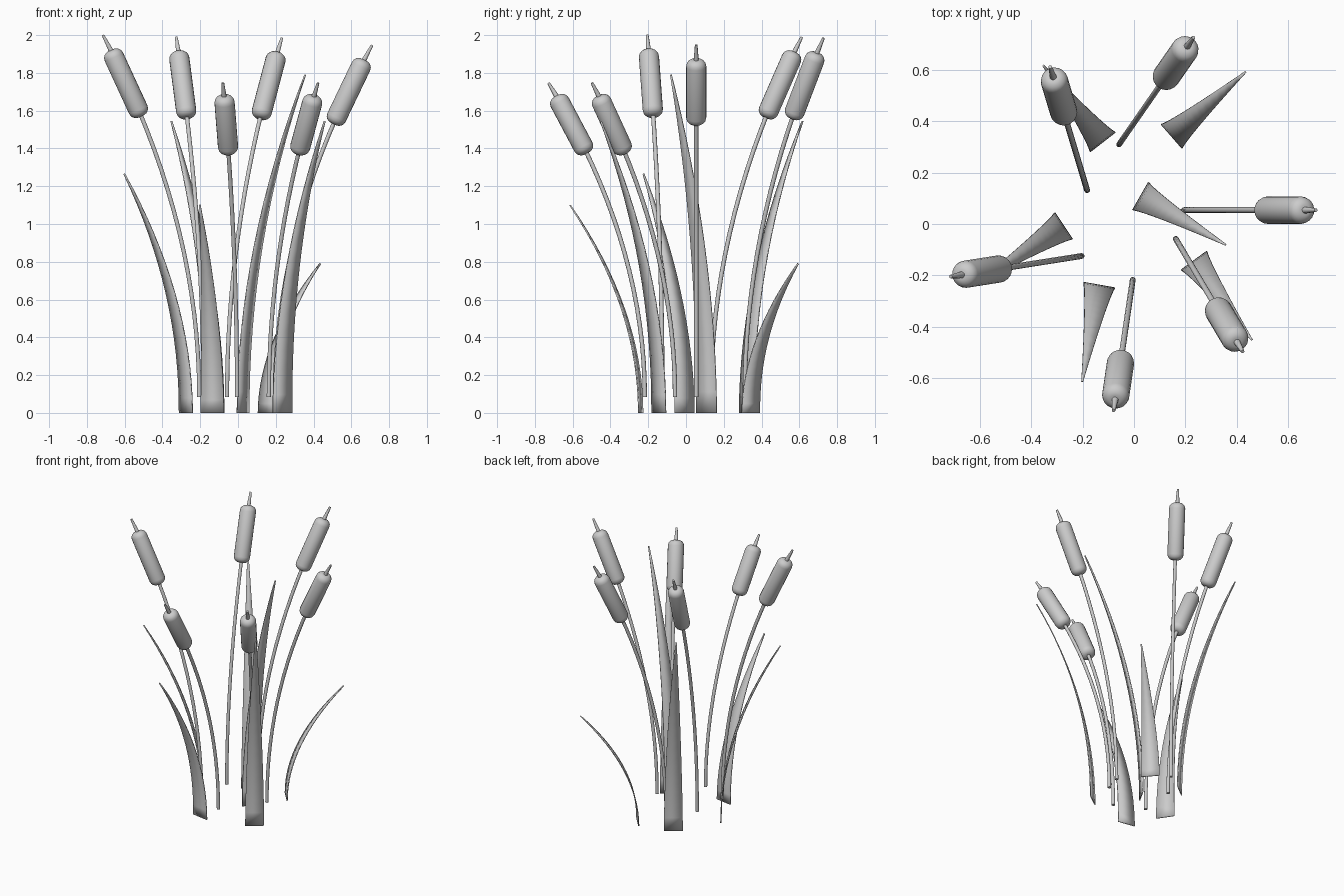
import bpy, bmesh
from mathutils import Vector

if "Cube" in bpy.data.objects:
    bpy.data.objects.remove(bpy.data.objects["Cube"])


def finish(name, bm):
    bmesh.ops.recalc_face_normals(bm, faces=bm.faces)
    me = bpy.data.meshes.new(name)
    bm.to_mesh(me)
    bm.free()
    ob = bpy.data.objects.new(name, me)
    bpy.context.collection.objects.link(ob)
    bpy.ops.object.select_all(action='DESELECT')
    ob.select_set(True)
    bpy.context.view_layer.objects.active = ob
    bpy.ops.object.shade_smooth_by_angle(angle=0.7)
    return ob


def arc(base, tip, t):
    """Path that rises straight and leans outwards more and more."""
    b, e = Vector(base), Vector(tip)
    p = b + (e - b) * t * t
    p.z = b.z + (e.z - b.z) * t
    return p


def tube(name, pts, radii, sides):
    bm = bmesh.new()
    rings = []
    for i, p in enumerate(pts):
        d = (pts[min(i + 1, len(pts) - 1)] - pts[max(i - 1, 0)]).normalized()
        u = d.cross(Vector((0.31, 0.95, 0))).normalized()
        v = d.cross(u)
        ring = Matrix_ring(p, u, v, radii[i], sides)
        rings.append([bm.verts.new(c) for c in ring])
    for a, b in zip(rings, rings[1:]):
        for k in range(sides):
            n = (k + 1) % sides
            bm.faces.new((a[k], a[n], b[n], b[k]))
    bm.faces.new(rings[0])
    bm.faces.new(rings[-1])
    return finish(name, bm)


def Matrix_ring(p, u, v, r, sides):
    from math import cos, sin, tau
    return [p + r * (u * cos(tau * k / sides) + v * sin(tau * k / sides))
            for k in range(sides)]


# Stems: base x, y, then tip x, y, z
stems = [
    (-0.205, -0.125, -0.715, -0.205, 2.0),
    (-0.183, 0.132, -0.327, 0.613, 1.99),
    (-0.058, 0.311, 0.232, 0.728, 1.985),
    (0.195, 0.054, 0.71, 0.054, 1.947),
    (0.163, -0.058, 0.424, -0.498, 1.747),
    (-0.005, -0.218, -0.08, -0.728, 1.747),
]
# Seed head outline: distance in from the end, radius
cap = [(0, 0.02), (0.003, 0.031), (0.011, 0.042), (0.022, 0.05), (0.038, 0.0535)]

for i, (bx, by, tx, ty, tz) in enumerate(stems, 1):
    b, e = (bx, by, 0.085), (tx, ty, tz)
    tube(f"stem_{i}", [arc(b, e, 0.8 * k / 14) for k in range(15)], [0.0115] * 15, 10)
    # Rounded seed head on a straight axis
    lo, hi = arc(b, e, 0.776), arc(b, e, 0.958)
    d = (hi - lo).normalized()
    pts = [lo + d * h for h, r in cap] + [hi - d * h for h, r in reversed(cap)]
    rad = [r for h, r in cap] + [r for h, r in reversed(cap)]
    tube(f"seed_head_{i}", pts, rad, 20)
    # Tapered spike on top
    tube(f"spike_{i}", [arc(b, e, t) for t in (0.94, 0.97, 1.0)], [0.0155, 0.0115, 0.007], 10)

# Leaves: base centre x, y, then tip x, y, z
leaves = [
    (-0.123, 0.321, -0.353, 0.617, 1.545),
    (0.148, 0.343, 0.435, 0.593, 0.79),
    (0.027, 0.108, 0.356, -0.08, 1.79),
    (-0.136, -0.24, -0.202, -0.614, 1.1),
    (-0.276, -0.008, -0.602, -0.225, 1.265),
    (0.235, -0.144, 0.459, -0.451, 1.545),
]
for i, (bx, by, tx, ty, tz) in enumerate(leaves, 1):
    side = Vector((by - ty, tx - bx, 0)).normalized()
    bm = bmesh.new()
    rows = []
    for k in range(17):
        t = k / 16
        p = arc((bx, by, 0), (tx, ty, tz), t)
        w = 0.0035 + 0.059 * (1 - t ** 1.5)
        rows.append([bm.verts.new(p - side * w), bm.verts.new(p + side * w)])
    for a, c in zip(rows, rows[1:]):
        bm.faces.new((a[0], a[1], c[1], c[0]))
    leaf = finish(f"leaf_{i}", bm)
    m = leaf.modifiers.new("thickness", 'SOLIDIFY')
    m.thickness, m.offset = 0.007, 0
